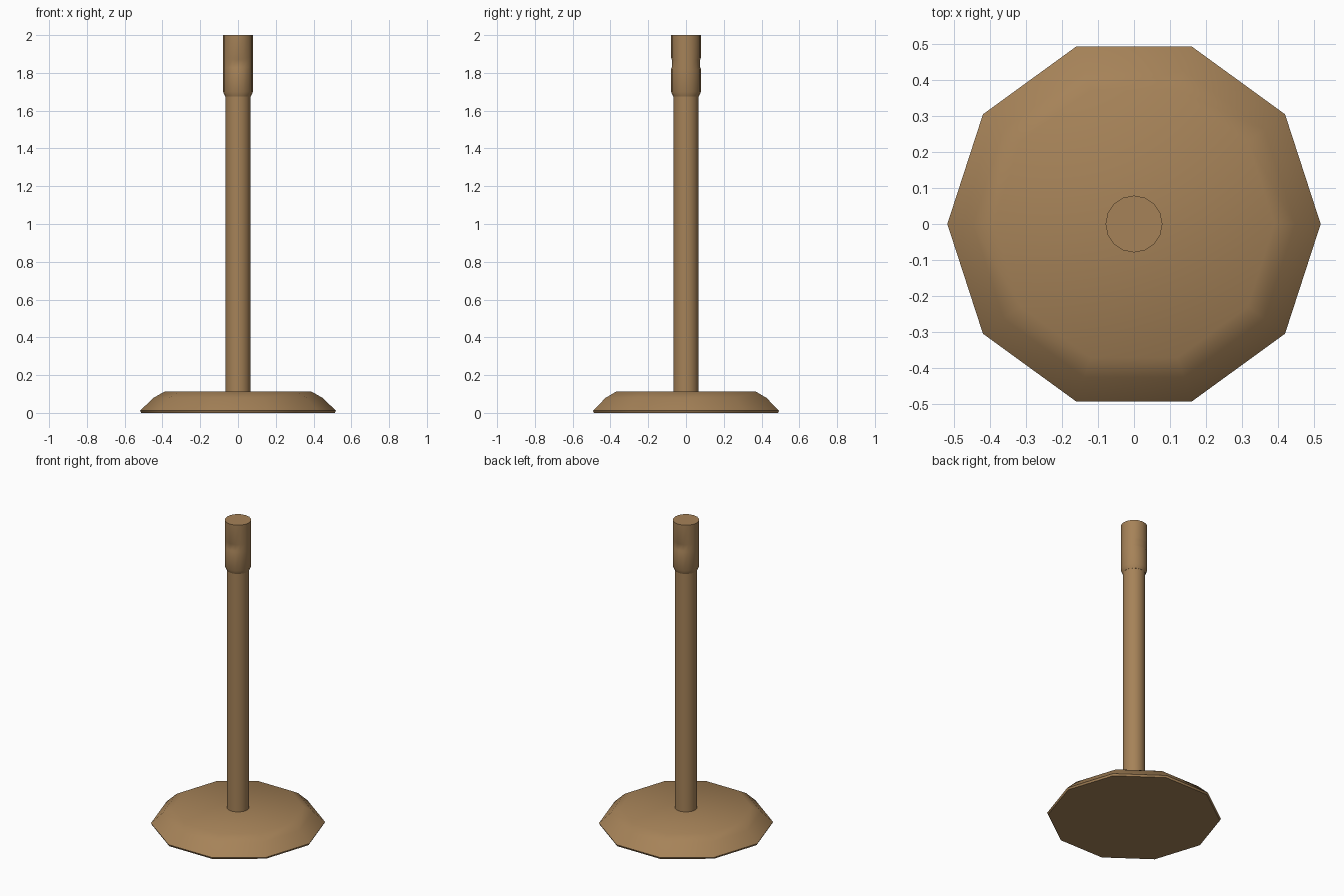
import bpy, bmesh, math

if "Cube" in bpy.data.objects:
    bpy.data.objects.remove(bpy.data.objects["Cube"])

mat = bpy.data.materials.new("brass")
mat.diffuse_color = (0.38, 0.225, 0.098, 1)
mat.use_nodes = True
mat.node_tree.nodes["Principled BSDF"].inputs["Base Color"].default_value = mat.diffuse_color


def lathe(name, profile, sides, angle, dent=None):
    """Revolve (radius, z) points around z, with caps at both ends."""
    bm = bmesh.new()
    rings = []
    for r, z in profile:
        ring = []
        for i in range(sides):
            a = 2 * math.pi * i / sides
            k = dent(a, z) if dent else 1
            ring.append(bm.verts.new((r * math.cos(a), r * math.sin(a) * k, z)))
        rings.append(ring)
    for lo, hi in zip(rings, rings[1:]):
        for i in range(sides):
            j = (i + 1) % sides
            bm.faces.new((lo[i], lo[j], hi[j], hi[i]))
    bm.faces.new(rings[0][::-1])
    bm.faces.new(rings[-1])
    me = bpy.data.meshes.new(name)
    bm.to_mesh(me)
    bm.free()
    me.materials.append(mat)
    ob = bpy.data.objects.new(name, me)
    bpy.context.collection.objects.link(ob)
    bpy.ops.object.select_all(action='DESELECT')
    ob.select_set(True)
    bpy.context.view_layer.objects.active = ob
    bpy.ops.object.shade_smooth_by_angle(angle=math.radians(angle))
    return ob


# Ten-sided weighted foot with a bevelled rim
lathe("base", [(0.512, 0), (0.518, 0.012), (0.447, 0.08), (0.39, 0.112)], 10, 50)

# Upright post
lathe("post", [(0.067, 0.10), (0.067, 1.69)], 16, 40)


# Belt head, with shallow recesses on the front and back
def recess(a, z):
    return 0.95 if abs(math.sin(a)) > 0.9 and 1.825 < z < 1.875 else 1


lathe("belt_head", [(0.068, 1.675), (0.079, 1.70), (0.079, 1.82), (0.079, 1.83),
                    (0.079, 1.87), (0.079, 1.88), (0.079, 2.0)], 16, 50, recess)
